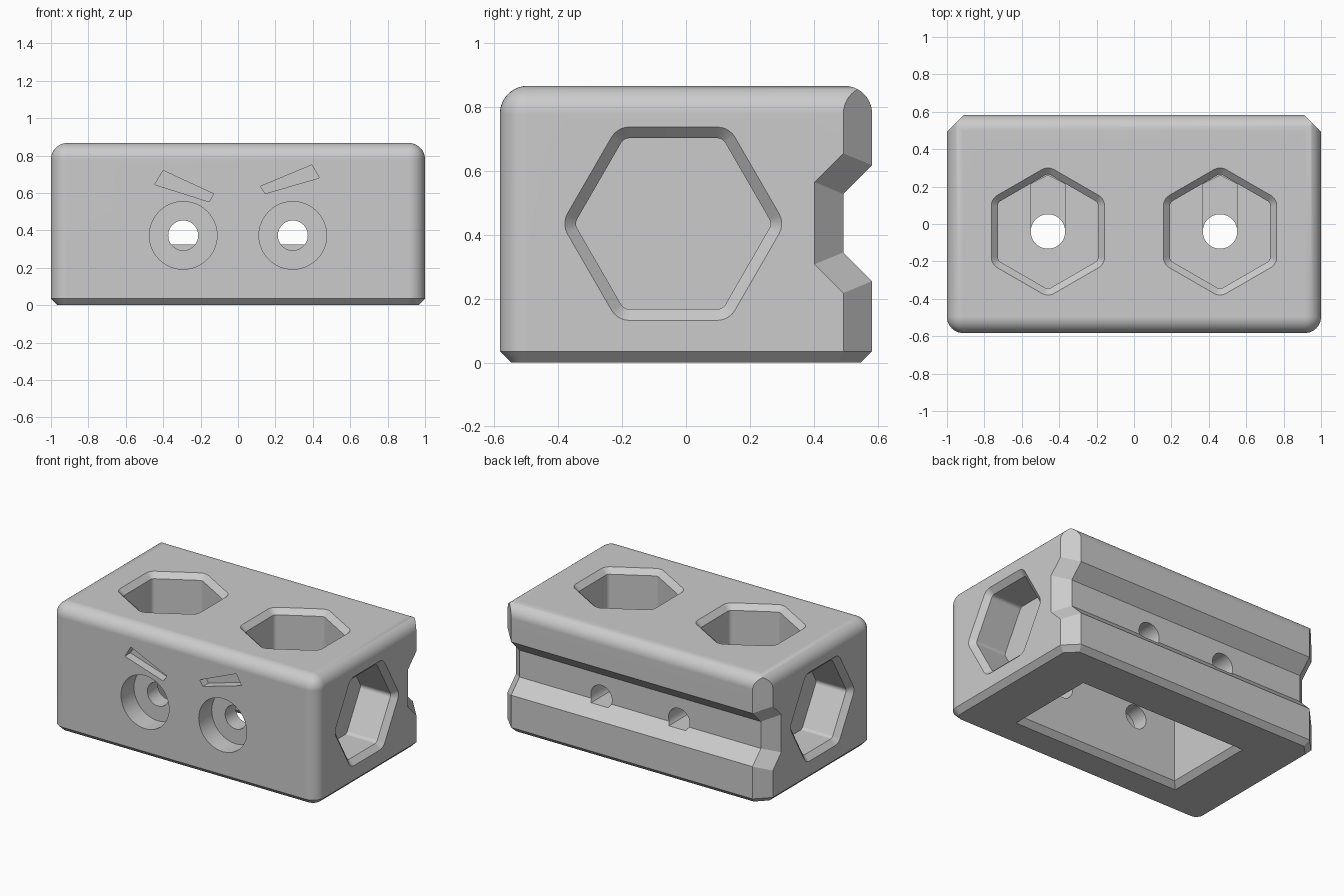
import bpy, bmesh
from math import sin, cos, pi, radians
from mathutils import Vector

old = bpy.data.objects.get("Cube")
if old:
    bpy.data.objects.remove(old, do_unlink=True)

HX, HY, H = 1.0, 0.583, 0.867       # half width, half depth, height
FILLET, CHAMFER, LIP = 0.087, 0.09, 0.035
YC = -0.04                          # centre line of the hexagon sockets

grey = bpy.data.materials.new("light_grey")
grey.use_nodes = True
grey.diffuse_color = (0.6, 0.6, 0.6, 1)
grey.node_tree.nodes["Principled BSDF"].inputs["Base Color"].default_value = (0.6, 0.6, 0.6, 1)


def make_object(name, bm):
    bmesh.ops.recalc_face_normals(bm, faces=bm.faces[:])
    mesh = bpy.data.meshes.new(name)
    bm.to_mesh(mesh)
    bm.free()
    mesh.materials.append(grey)
    obj = bpy.data.objects.new(name, mesh)
    bpy.context.collection.objects.link(obj)
    return obj


def loft(name, rings):
    """Closed solid through rings of equal point count."""
    bm = bmesh.new()
    loops = [[bm.verts.new(p) for p in ring] for ring in rings]
    n = len(loops[0])
    for a, b in zip(loops, loops[1:]):
        for i in range(n):
            j = (i + 1) % n
            bm.faces.new((a[i], a[j], b[j], b[i]))
    bm.faces.new(loops[0])
    bm.faces.new(loops[-1])
    return make_object(name, bm)


def cut(cutter):
    mod = block.modifiers.new(cutter.name, 'BOOLEAN')
    mod.operation = 'DIFFERENCE'
    mod.solver = 'EXACT'
    mod.object = cutter
    bpy.context.view_layer.objects.active = block
    bpy.ops.object.modifier_apply(modifier=mod.name)
    bpy.data.objects.remove(cutter, do_unlink=True)


def sink(name, origin, u, v, inward, sections):
    """Cut a hole through outlines given as (depth, points)."""
    o, u, v, w = map(Vector, (origin, u, v, inward))
    cut(loft(name, [[o + u * p + v * q + w * d for p, q in pts] for d, pts in sections]))


def circle(r, n=48):
    return [(r * cos(2 * pi * i / n), r * sin(2 * pi * i / n)) for i in range(n)]


def hexagon(apothem, r, seg=5):
    """Hexagon pointing along its second axis, with rounded corners."""
    pts, reach = [], (apothem - r) / cos(pi / 6)
    for k in range(6):
        mid = pi / 6 + k * pi / 3
        for j in range(seg + 1):
            a = mid + (j / seg - 0.5) * pi / 3
            pts.append((reach * cos(mid) + r * cos(a), reach * sin(mid) + r * sin(a)))
    return pts


def rectangle(a, b):
    return [(-a, -b), (a, -b), (a, b), (-a, b)]


def flared(shape, depth):
    """Straight pocket with a chamfered mouth; shape(grow) gives the outline."""
    return [(-0.05, shape(LIP + 0.05)), (LIP, shape(0)), (depth, shape(0))]


# Block: rounded top and front corners
bm = bmesh.new()
bmesh.ops.create_cube(bm, size=1)
for v in bm.verts:
    v.co = (v.co.x * 2 * HX, v.co.y * 2 * HY, (v.co.z + 0.5) * H)
round_edges = [e for e in bm.edges
               if all(v.co.z > H - 0.01 for v in e.verts) or all(v.co.y < -HY + 0.01 for v in e.verts)
               and abs(e.verts[0].co.z - e.verts[1].co.z) > 0.1]
bmesh.ops.bevel(bm, geom=round_edges, offset=FILLET, offset_type='OFFSET', segments=10,
                profile=0.5, affect='EDGES')
# Chamfered back corners
for side in (-1, 1):
    res = bmesh.ops.bisect_plane(bm, geom=bm.verts[:] + bm.edges[:] + bm.faces[:], dist=1e-5,
                                 plane_co=(side * HX, HY - CHAMFER, 0), plane_no=(side, 1, 0),
                                 clear_outer=True)
    bmesh.ops.edgeloop_fill(bm, edges=[g for g in res['geom_cut'] if isinstance(g, bmesh.types.BMEdge)])
# Chamfered foot
foot = [e for e in bm.edges if all(v.co.z < 1e-4 for v in e.verts)]
bmesh.ops.bevel(bm, geom=foot, offset=LIP, offset_type='OFFSET', segments=1, profile=0.5, affect='EDGES')
block = make_object("block", bm)


# Back groove, widening with the chamfered ends
def groove_ring(x):
    t = max(0, abs(x) - (HX - CHAMFER))
    y, half, out = HY - CHAMFER - t, 0.0915 + 0.414 * t, 0.8
    wide = half + out - y
    zc = 0.4365
    return [(x, out, zc - wide), (x, y, zc - half), (x, y, zc + half), (x, out, zc + wide)]


cut(loft("groove", [groove_ring(x) for x in (-1.1, CHAMFER - HX, HX - CHAMFER, 1.1)]))

# Underside pocket
sink("pocket", (0, YC - 0.005, 0), (1, 0, 0), (0, 1, 0), (0, 0, 1),
     flared(lambda g: rectangle(0.6 + g, 0.285 + g), 0.52))


def socket(g):
    return hexagon(0.268 + g, 0.03 + g)


DEPTH = 0.27
for s in (-1, 1):
    # Side and top hexagon sockets
    sink("side_socket", (s * HX, YC, 0.435), (0, 0, 1), (0, 1, 0), (-s, 0, 0), flared(socket, 0.262))
    top = ((s * 0.46, YC, H), (1, 0, 0), (0, 1, 0), (0, 0, -1))
    sink("top_socket", *top, flared(socket, DEPTH))
    # Shallow slot and screw hole in the socket floor
    slot = [(-0.092, 0), (0.092, 0), (0.092, 0.253), (0, 0.3), (-0.092, 0.253)]
    sink("floor_slot", *top, [(DEPTH - 0.03, slot), (DEPTH + 0.03, slot)])
    sink("floor_hole", *top, [(DEPTH - 0.05, circle(0.092)), (0.4, circle(0.092))])
    # Eyes: counterbore, front hole, and flat-bottomed back hole
    eye = ((s * 0.293, -HY, 0.373), (1, 0, 0), (0, 0, 1), (0, 1, 0))
    sink("eye", *eye, [(-0.05, circle(0.181)), (0.14, circle(0.181))])
    sink("eye_hole", *eye, [(0.1, circle(0.08)), (0.35, circle(0.08))])
    flat = [(p, max(q, -0.048)) for p, q in circle(0.08)]
    sink("back_hole", *eye, [(0.6, flat), (1.3, flat)])

# Engraved brows
brows = ([(-0.40, 0.72), (-0.445, 0.645), (-0.155, 0.553), (-0.13, 0.595)],
         [(0.12, 0.635), (0.145, 0.597), (0.435, 0.68), (0.395, 0.75)])
for pts in brows:
    sink("brow", (0, -HY, 0), (1, 0, 0), (0, 0, 1), (0, 1, 0), [(-0.05, pts), (0.06, pts)])

# Smooth fillets, crisp edges
bpy.ops.object.select_all(action='DESELECT')
block.select_set(True)
bpy.context.view_layer.objects.active = block
bpy.ops.object.shade_smooth_by_angle(angle=radians(25))
normals = block.modifiers.new("even_normals", 'WEIGHTED_NORMAL')
normals.keep_sharp = True
